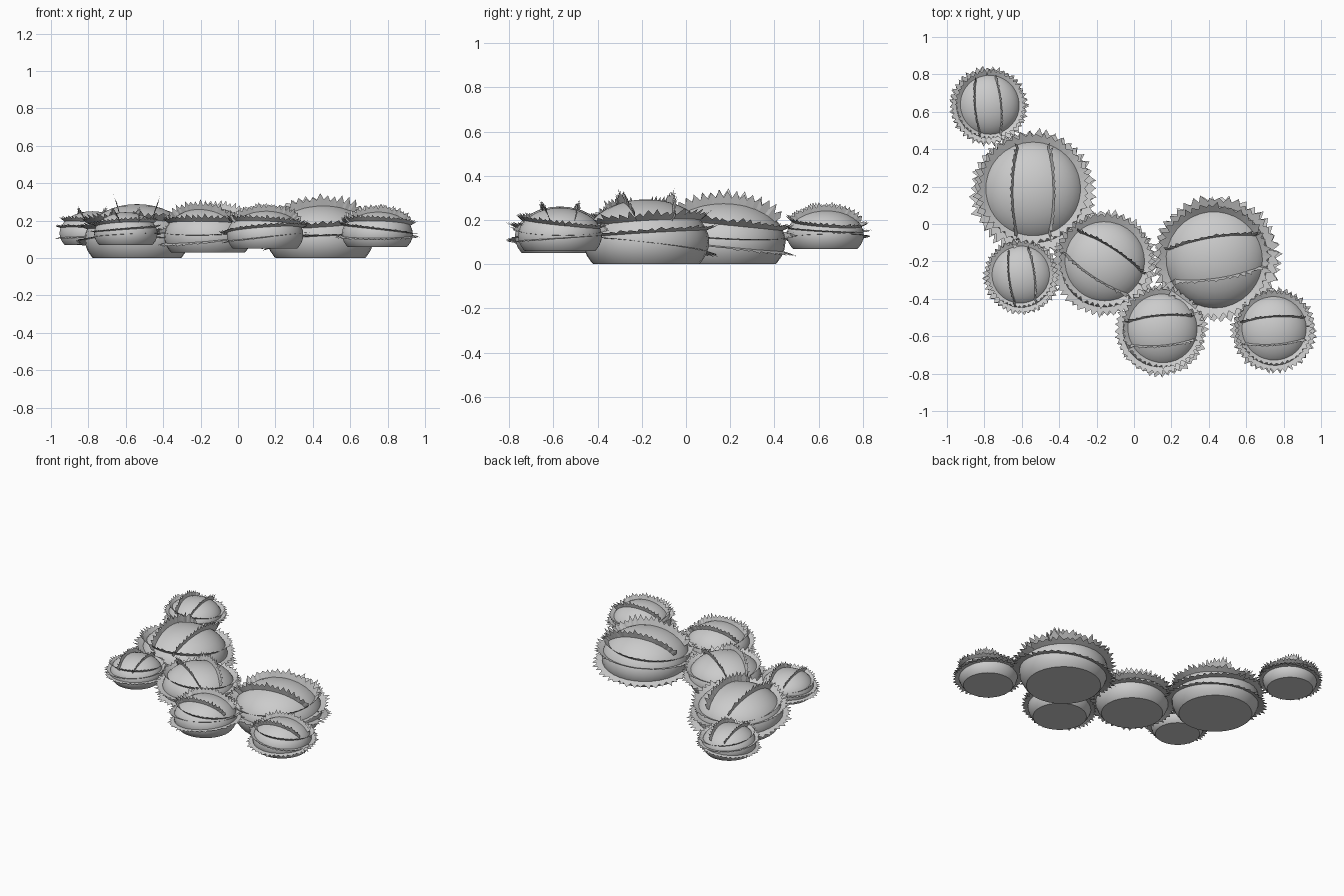
import bpy, bmesh, math, random
from mathutils import Vector, Matrix

if "Cube" in bpy.data.objects:
    bpy.data.objects.remove(bpy.data.objects["Cube"])

random.seed(4)
FLAT = 0.67      # vertical squash of each dome
CUT = 0.36       # cut below the widest line, in radii


def link(name, bm):
    me = bpy.data.meshes.new(name)
    bm.to_mesh(me)
    bm.free()
    ob = bpy.data.objects.new(name, me)
    bpy.context.collection.objects.link(ob)
    return ob


def place(x, y, z, r, turn):
    return (Matrix.Translation((x, y, z + CUT * r))
            @ Matrix.Rotation(math.radians(turn), 4, 'Z')
            @ Matrix.Diagonal((r, r, r, 1)))


# squashed sphere with a flat underside
def dome(name, mat):
    bm = bmesh.new()
    bmesh.ops.create_uvsphere(bm, u_segments=32, v_segments=18, radius=1)
    bmesh.ops.scale(bm, vec=(1, 1, FLAT), verts=bm.verts)
    bmesh.ops.bisect_plane(bm, geom=bm.verts[:] + bm.edges[:] + bm.faces[:],
                           plane_co=(0, 0, -CUT), plane_no=(0, 0, 1),
                           clear_inner=True)
    rim = [e for e in bm.edges if e.is_boundary]
    bmesh.ops.holes_fill(bm, edges=rim, sides=0)
    bmesh.ops.recalc_face_normals(bm, faces=bm.faces)
    for f in bm.faces:
        f.smooth = True
    bm.transform(mat)
    return link(name, bm)


# jagged ribbon standing out of the dome along a list of unit directions
def fringe(bm, dirs):
    inner, outer = [], []
    for i, d in enumerate(dirs):
        p = Vector((d.x, d.y, d.z * FLAT))
        n = Vector((d.x, d.y, d.z / FLAT)).normalized()
        h = random.uniform(0.17, 0.26) if i % 2 else random.uniform(0.09, 0.13)
        side = Vector((-d.y, d.x, 0)) * random.uniform(-0.03, 0.03)
        inner.append(bm.verts.new(p - n * 0.04))
        outer.append(bm.verts.new(p + n * h + side))
    for i in range(len(dirs) - 1):
        bm.faces.new((inner[i], inner[i + 1], outer[i + 1], outer[i]))


def leaves(name, mat):
    bm = bmesh.new()
    # tilted rings round the sides
    for height in (-0.08, 0.18, 0.42):
        tilt = Matrix.Rotation(math.radians(random.uniform(5, 11)), 3,
                               Vector((random.uniform(-1, 1), random.uniform(-1, 1), 0)).normalized())
        w = math.sqrt(1 - height * height)
        n = 88
        dirs = [tilt @ Vector((w * math.cos(i * math.tau / n),
                               w * math.sin(i * math.tau / n), height))
                for i in range(n + 1)]
        fringe(bm, dirs)
    # two arcs over the crown
    for s in (-1, 1):
        dirs = []
        for i in range(33):
            a = math.radians(-60 + 120 * i / 32)
            off = s * (0.28 + 0.1 * math.cos(a * 1.5))
            w = math.sqrt(1 - off * off)
            dirs.append(Vector((w * math.sin(a), off, w * math.cos(a))))
        fringe(bm, dirs)
    bm.transform(mat)
    return link(name, bm)


# x, y, underside height, dome radius, turn of the crown arcs
BUSHES = [(-0.78, 0.63, 0.07, 0.175, 95), (-0.54, 0.17, 0.0, 0.28, 90),
          (-0.60, -0.28, 0.07, 0.17, 97), (-0.16, -0.21, 0.03, 0.235, -33),
          (0.44, -0.18, 0.0, 0.285, 9), (0.145, -0.57, 0.05, 0.205, 5),
          (0.745, -0.57, 0.06, 0.19, 4)]

for k, (x, y, z, r, turn) in enumerate(BUSHES, 1):
    m = place(x, y, z, r, turn)
    dome(f"bush_dome_{k}", m)
    leaves(f"bush_leaf_fringe_{k}", m)

# sharp edge only round each flat underside
bpy.ops.object.select_all(action='DESELECT')
for ob in bpy.data.objects:
    if ob.name.startswith("bush_dome"):
        ob.select_set(True)
        bpy.context.view_layer.objects.active = ob
bpy.ops.object.shade_smooth_by_angle(angle=math.radians(40))
